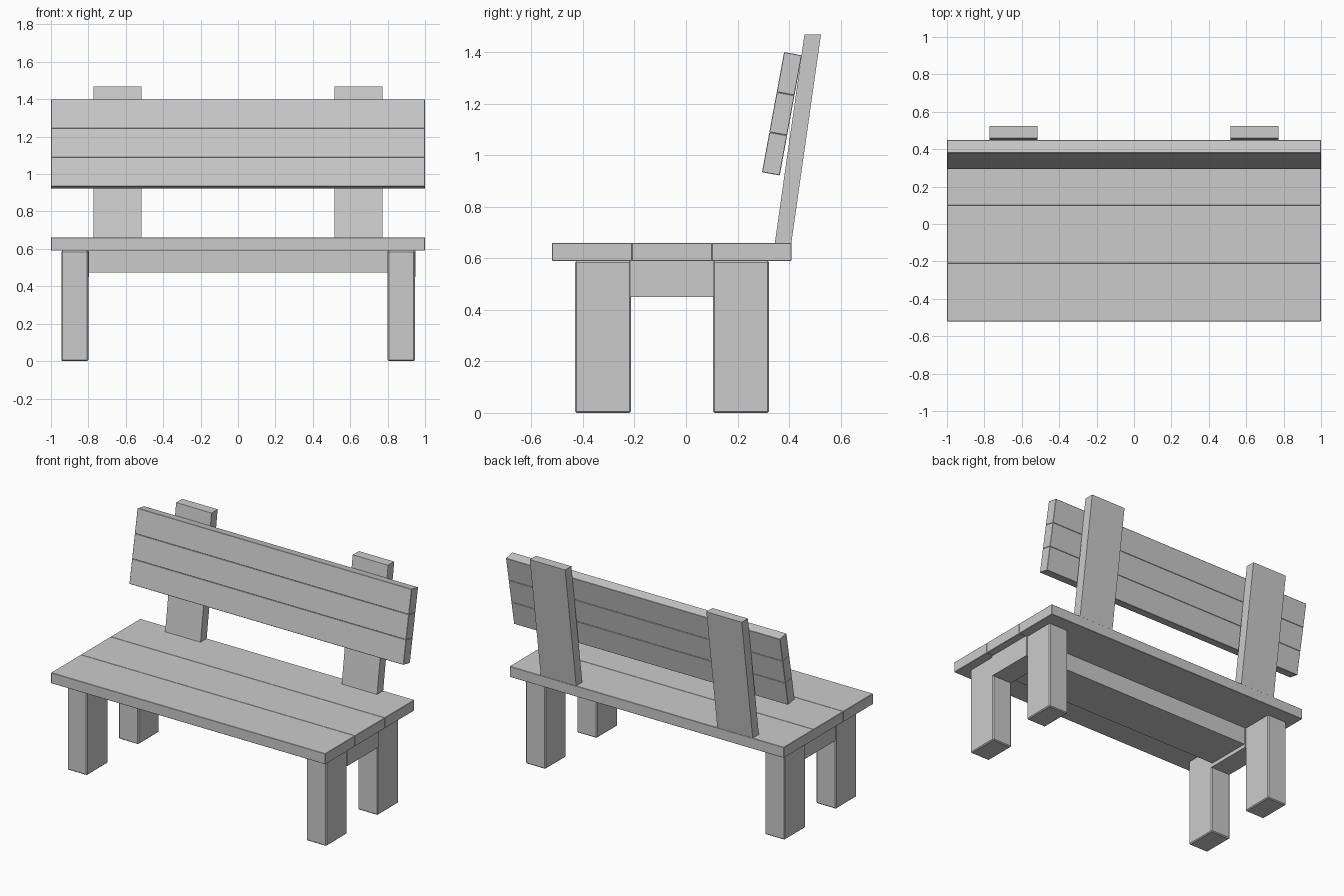
import bpy, bmesh
from math import radians
from mathutils import Vector, Matrix

if "Cube" in bpy.data.objects:
    bpy.data.objects.remove(bpy.data.objects["Cube"])


def board(name, x, y, z, bevel=0.0, shear=0.0):
    """Box from (min, max) ranges; shear leans it back in y as z rises."""
    bm = bmesh.new()
    bmesh.ops.create_cube(bm, size=1)
    for v in bm.verts:
        v.co = Vector([(a + b) / 2 + c * (b - a) for c, (a, b) in zip(v.co, (x, y, z))])
        v.co.y += shear * (v.co.z - z[0])
    if bevel:
        bmesh.ops.bevel(bm, geom=bm.edges[:], offset=bevel, segments=1, affect='EDGES')
    mesh = bpy.data.meshes.new(name)
    bm.to_mesh(mesh)
    bm.free()
    obj = bpy.data.objects.new(name, mesh)
    bpy.context.collection.objects.link(obj)
    return obj


# Seat planks
for i, y in enumerate([(-0.52, -0.21), (-0.21, 0.10), (0.10, 0.41)]):
    board(f"seat_plank_{i + 1}", (-1, 1), y, (0.59, 0.66), 0.002)

# Legs, side rails and back posts on both ends
for side, s in (("left", -1), ("right", 1)):
    leg_x = sorted((0.80 * s, 0.945 * s))
    board(f"front_leg_{side}", leg_x, (-0.43, -0.213), (0, 0.59), 0.006)
    board(f"back_leg_{side}", leg_x, (0.105, 0.322), (0, 0.59), 0.006)
    rail_x = (0.805, 0.95) if s > 0 else (-0.94, -0.797)
    board(f"side_rail_{side}", rail_x, (-0.217, 0.108), (0.45, 0.592))
    board(f"back_post_{side}", sorted((0.515 * s, 0.773 * s)),
          (0.342, 0.406), (0.64, 1.468), shear=0.142)

# Long beam under the seat
board("under_seat_beam", (-0.81, 0.81), (-0.205, 0.10), (0.475, 0.592))

# Backrest slats, stacked along the tilted back
tilt = Matrix.Translation((0, 0.295, 0.934)) @ Matrix.Rotation(radians(-10.4), 4, 'X')
step = 0.158
for i in range(3):
    slat = board(f"back_slat_{i + 1}", (-1, 1), (0, 0.07), (i * step, (i + 1) * step), 0.002)
    slat.data.transform(tilt)
